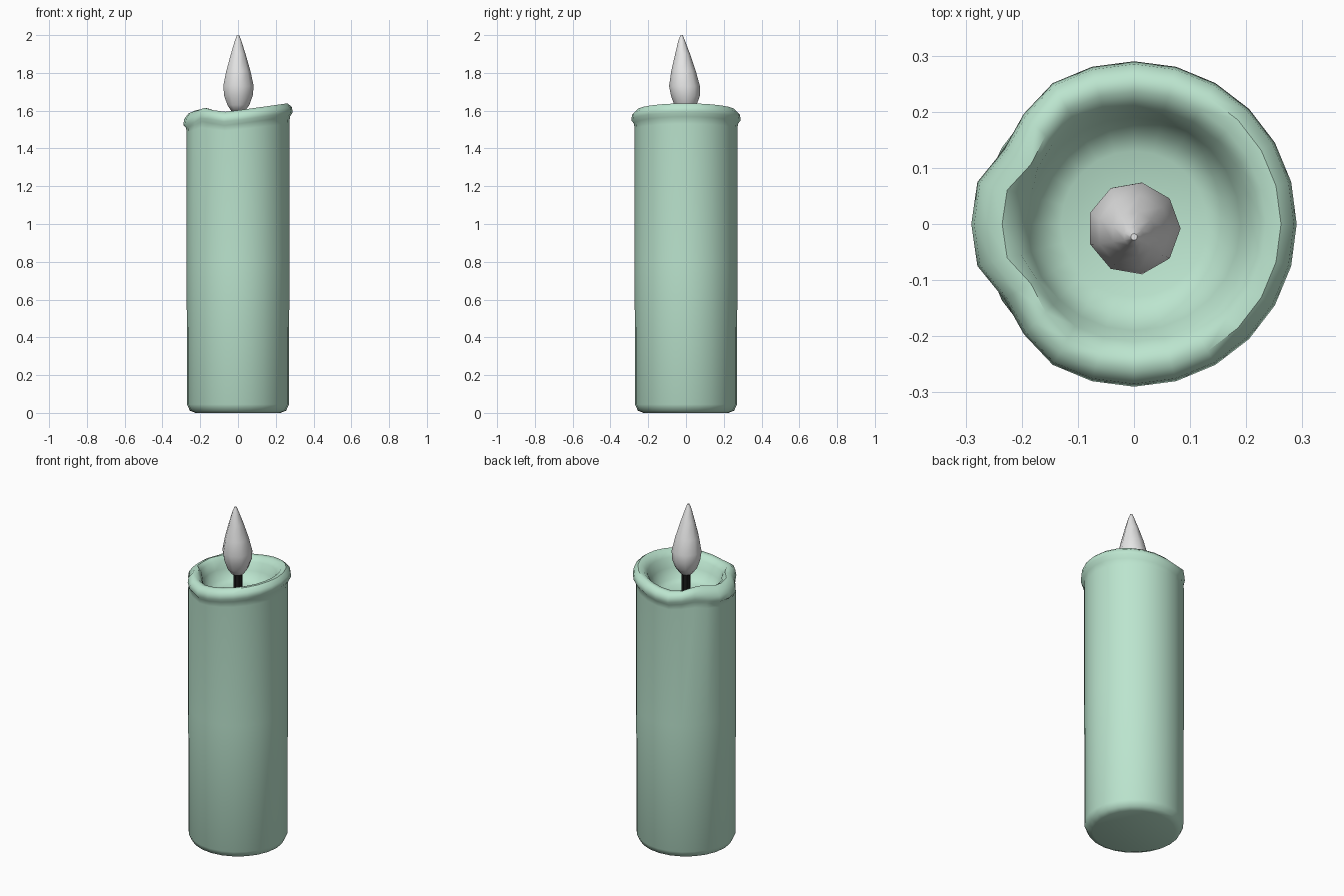
import bpy
import math
from mathutils import Vector

cube = bpy.data.objects.get("Cube")
if cube:
    bpy.data.objects.remove(cube, do_unlink=True)


def make_material(name, rgb):
    mat = bpy.data.materials.new(name)
    mat.use_nodes = True
    mat.diffuse_color = (*rgb, 1)
    bsdf = next(n for n in mat.node_tree.nodes if n.type == "BSDF_PRINCIPLED")
    bsdf.inputs["Base Color"].default_value = (*rgb, 1)
    return mat


def lathe(name, rings, mat, angle):
    """Skin a stack of closed rings and cap both ends."""
    n = len(rings[0])
    verts = [v for ring in rings for v in ring]
    faces = [(r * n + i, r * n + (i + 1) % n, (r + 1) * n + (i + 1) % n, (r + 1) * n + i)
             for r in range(len(rings) - 1) for i in range(n)]
    faces.append(tuple(reversed(range(n))))
    faces.append(tuple(range(len(verts) - n, len(verts))))
    mesh = bpy.data.meshes.new(name)
    mesh.from_pydata(verts, [], faces)
    mesh.materials.append(mat)
    obj = bpy.data.objects.new(name, mesh)
    bpy.context.collection.objects.link(obj)
    bpy.ops.object.select_all(action="DESELECT")
    obj.select_set(True)
    bpy.context.view_layer.objects.active = obj
    bpy.ops.object.shade_smooth_by_angle(angle=math.radians(angle))
    return obj


def circle(radius, z, sides, x=0, y=0):
    return [Vector((x + radius * math.cos(a), y + radius * math.sin(a), z))
            for a in (math.tau * i / sides for i in range(sides))]


wax = make_material("pale green wax", (0.50, 0.78, 0.62))
pale = make_material("flame white", (0.8, 0.8, 0.8))
black = make_material("wick black", (0.01, 0.01, 0.01))

# Candle: (radius, height, share of the rim's slant, share of the rim's pinch)
profile = [(0.225, 0.0, 0, 0), (0.255, 0.012, 0, 0), (0.27, 0.045, 0, 0),
           (0.272, 0.8, 0, 0), (0.272, 1.5, 0.8, 0), (0.275, 1.53, 1, 0.5),
           (0.29, 1.55, 1, 1), (0.285, 1.58, 1, 1), (0.262, 1.602, 1, 1),
           (0.235, 1.60, 1, 1), (0.21, 1.575, 1, 0.5), (0.19, 1.53, 0.7, 0),
           (0.165, 1.485, 0.2, 0), (0.13, 1.47, 0, 0), (0.03, 1.465, 0, 0)]


def rim_slant(x):
    # High on the left, dipping on the right with a small raised lip
    lip = 0.035 * math.exp(-((x + 0.19) / 0.07) ** 2)
    return 0.14 * x + lip if x > -0.1 else -0.014 + 0.09 * (x + 0.1) + lip


rings = []
for radius, z, slant, pinch in profile:
    ring = circle(radius, z, 24)
    for v in ring:
        angle = abs(math.degrees(math.atan2(v.y, v.x)))
        dent = 0.028 * math.exp(-((angle - 145) / 11) ** 2)
        v.z += slant * rim_slant(v.x)
        v.xy *= 1 - pinch * dent / radius
    rings.append(ring)
lathe("candle", rings, wax, 50)

# Wick
lathe("wick", [circle(0.025, 1.45, 8), circle(0.025, 1.64, 8)], black, 30)

# Flame: a teardrop whose tip leans slightly forward
flame = [(0.035, 1.595, 0), (0.06, 1.63, 0), (0.078, 1.68, 0), (0.083, 1.73, -0.005),
         (0.066, 1.81, -0.01), (0.04, 1.9, -0.015), (0.018, 1.97, -0.02), (0.006, 2.0, -0.02)]
lathe("flame", [circle(r, z, 9, 0, y - 0.003) for r, z, y in flame], pale, 60)
